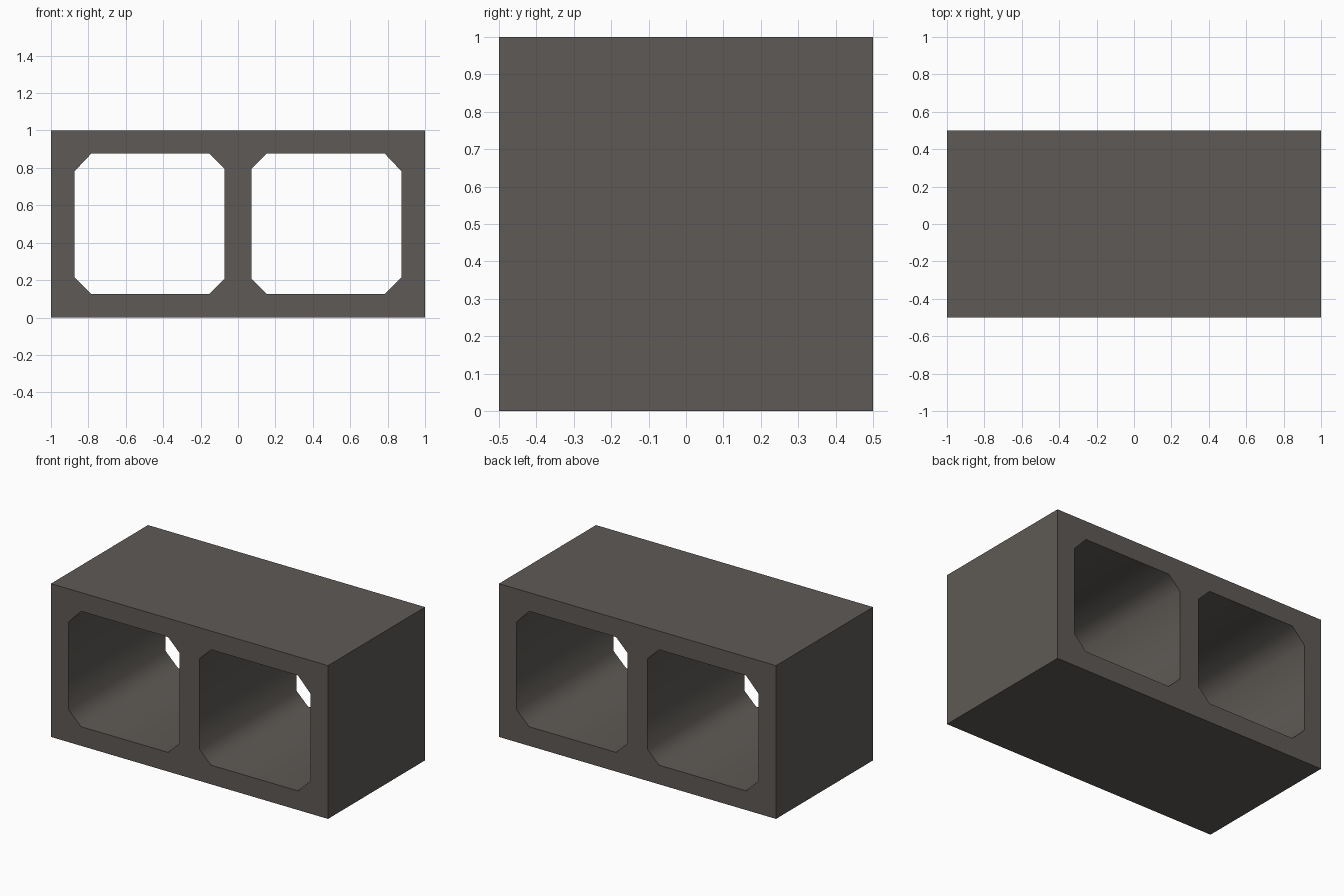
import bpy, bmesh, math

if "Cube" in bpy.data.objects:
    bpy.data.objects.remove(bpy.data.objects["Cube"])

DEPTH = 1.0

# Outlines in the front plane (x, z)
outer = [(-1, 0), (1, 0), (1, 1), (-1, 1)]
hole = [(0.155, 0.125), (0.783, 0.125), (0.873, 0.213), (0.873, 0.783),
        (0.783, 0.878), (0.155, 0.878), (0.071, 0.795), (0.071, 0.207)]
mirrored_hole = [(-x, z) for x, z in hole]

bm = bmesh.new()


def add_loop(points):
    verts = [bm.verts.new((x, -DEPTH / 2, z)) for x, z in points]
    return [bm.edges.new((verts[i - 1], verts[i])) for i in range(len(verts))]


# Front face with two openings, extruded through to the back
edges = [e for loop in (outer, hole, mirrored_hole) for e in add_loop(loop)]
bmesh.ops.triangle_fill(bm, edges=edges, use_beauty=True, normal=(0, -1, 0))
ext = bmesh.ops.extrude_face_region(bm, geom=bm.faces[:], use_keep_orig=True)
moved = [v for v in ext["geom"] if isinstance(v, bmesh.types.BMVert)]
bmesh.ops.translate(bm, verts=moved, vec=(0, DEPTH, 0))
bmesh.ops.recalc_face_normals(bm, faces=bm.faces[:])

mesh = bpy.data.meshes.new("hollow_block")
bm.to_mesh(mesh)
bm.free()
block = bpy.data.objects.new("hollow_block", mesh)
bpy.context.collection.objects.link(block)

# Concrete colour
concrete = bpy.data.materials.new("grey brown concrete")
concrete.diffuse_color = (0.112, 0.102, 0.092, 1)
concrete.use_nodes = True
concrete.node_tree.nodes["Principled BSDF"].inputs["Base Color"].default_value = concrete.diffuse_color
mesh.materials.append(concrete)

# Smooth channels, sharp rims and outer corners
bpy.context.view_layer.objects.active = block
block.select_set(True)
bpy.ops.object.shade_smooth_by_angle(angle=math.radians(60))
